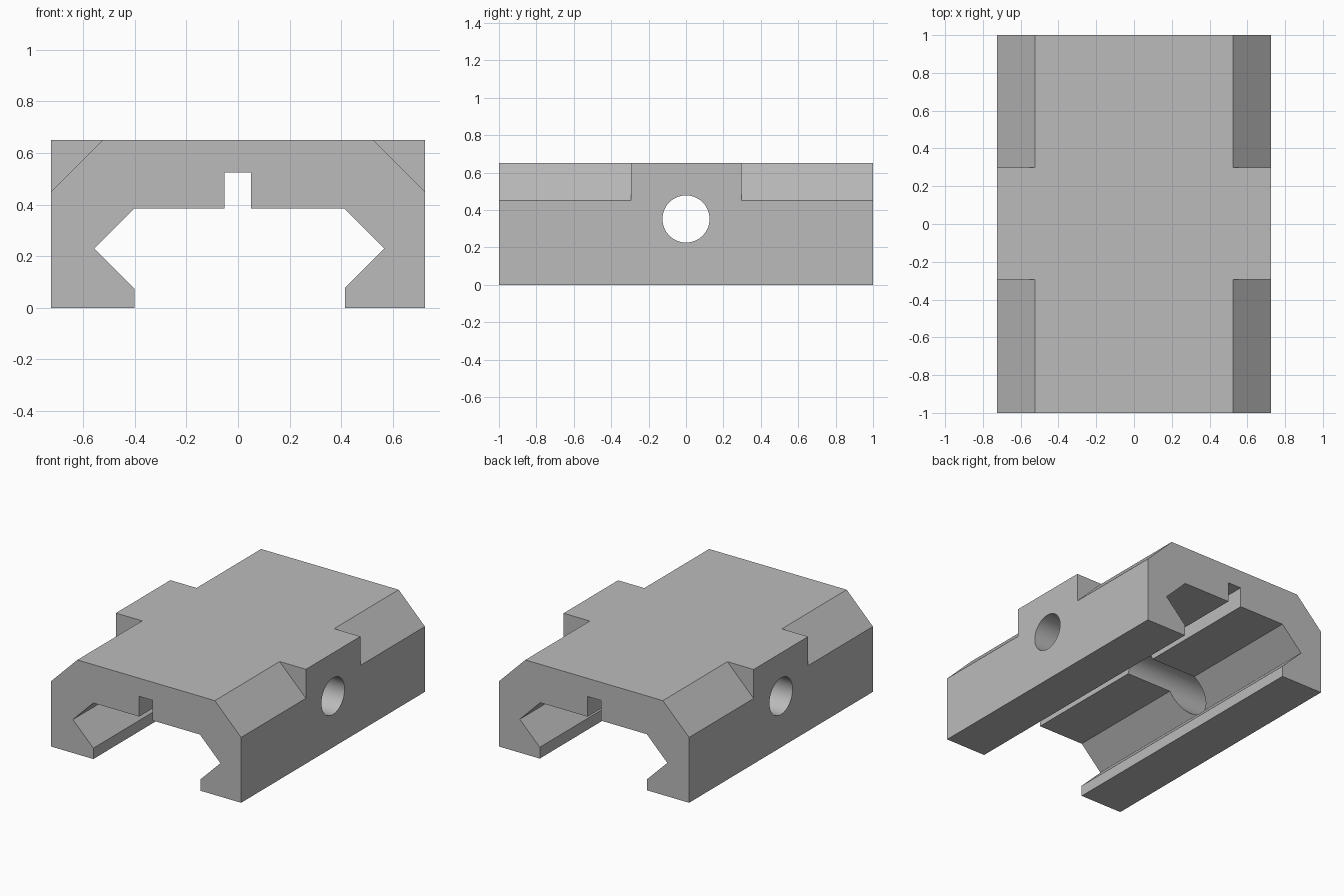
import bpy
import bmesh
import math
from mathutils import Matrix

cube = bpy.data.objects.get("Cube")
if cube:
    bpy.data.objects.remove(cube, do_unlink=True)

grey = bpy.data.materials.new("plain grey")
grey.use_nodes = True
colour = (0.5, 0.5, 0.5, 1)
grey.diffuse_color = colour
grey.node_tree.nodes["Principled BSDF"].inputs["Base Color"].default_value = colour


def finish(name, bm):
    bmesh.ops.recalc_face_normals(bm, faces=bm.faces)
    mesh = bpy.data.meshes.new(name)
    bm.to_mesh(mesh)
    bm.free()
    mesh.materials.append(grey)
    obj = bpy.data.objects.new(name, mesh)
    bpy.context.collection.objects.link(obj)
    return obj


def extrude_profile(name, points, y0, y1):
    """Prism with an (x, z) outline, running from y0 to y1."""
    bm = bmesh.new()
    face = bm.faces.new([bm.verts.new((x, y0, z)) for x, z in points])
    moved = bmesh.ops.extrude_face_region(bm, geom=[face])["geom"]
    verts = [v for v in moved if isinstance(v, bmesh.types.BMVert)]
    bmesh.ops.translate(bm, verts=verts, vec=(0, y1 - y0, 0))
    return finish(name, bm)


def cut(target, cutter):
    cutter.hide_render = True
    mod = target.modifiers.new("cut", "BOOLEAN")
    mod.operation = "DIFFERENCE"
    mod.solver = "EXACT"
    mod.object = cutter
    bpy.context.view_layer.objects.active = target
    bpy.ops.object.modifier_apply(modifier=mod.name)
    bpy.data.objects.remove(cutter, do_unlink=True)


# Clamp body: block with a dovetail channel and a central slot
W, H = 0.724, 0.65
outline = [
    (-W, 0), (-0.402, 0), (-0.402, 0.075), (-0.558, 0.23), (-0.402, 0.386),
    (-0.053, 0.386), (-0.053, 0.525), (0.05, 0.525), (0.05, 0.386),
    (0.41, 0.386), (0.566, 0.23), (0.414, 0.078), (0.414, 0),
    (W, 0), (W, H), (-W, H),
]
body = extrude_profile("clamp_body", outline, -1, 1)

# Chamfered shoulders at both ends of both sides
for side in (-1, 1):
    for y0, y1 in ((-1.1, -0.295), (0.298, 1.1)):
        wedge = [(side * (W - 0.3), H + 0.1), (side * (W + 0.1), H - 0.3),
                 (side * (W + 0.1), H + 0.1)]
        cut(body, extrude_profile("shoulder_cutter", wedge, y0, y1))

# Cross bolt hole
bm = bmesh.new()
bmesh.ops.create_cone(
    bm, cap_ends=True, segments=64, radius1=0.126, radius2=0.126, depth=2,
    matrix=Matrix.Translation((0, 0, 0.352)) @ Matrix.Rotation(math.pi / 2, 4, "Y"))
cut(body, finish("bolt_hole_cutter", bm))

# Smooth the hole, keep the planar edges crisp
bpy.ops.object.select_all(action="DESELECT")
body.select_set(True)
bpy.context.view_layer.objects.active = body
bpy.ops.object.shade_smooth_by_angle(angle=math.radians(30))
